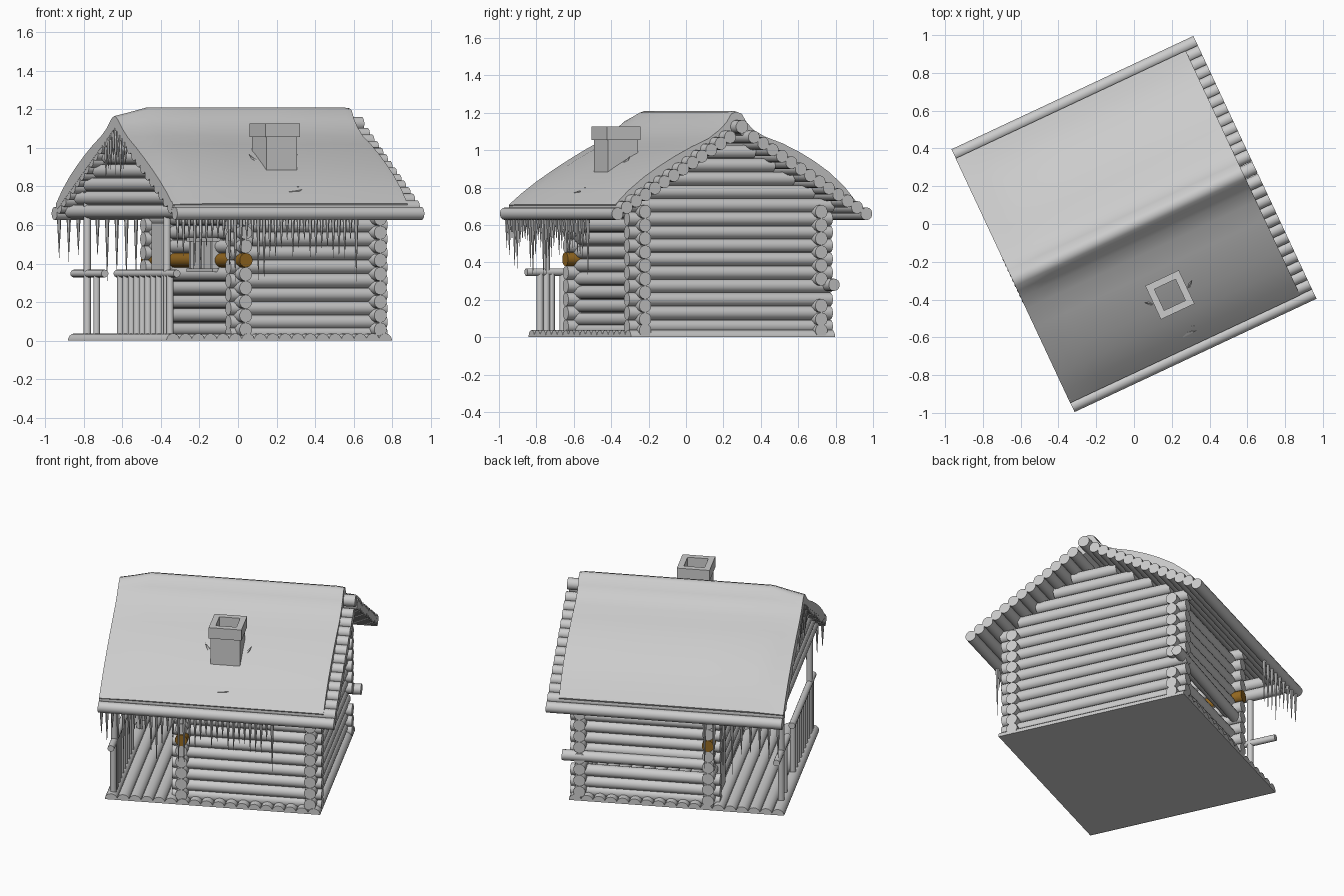
import bpy, bmesh, math, random
from mathutils import Vector, Matrix

random.seed(4)
if "Cube" in bpy.data.objects:
    bpy.data.objects.remove(bpy.data.objects["Cube"], do_unlink=True)

TURN = math.radians(25.1)   # the cabin stands turned on its plot
R, STEP = 0.036, 0.0718     # wall log radius and course height
FRONT, SIDE, PORCH = 0.52, 0.535, -0.236


def material(name, rgb):
    m = bpy.data.materials.new(name)
    m.use_nodes = True
    m.diffuse_color = (*rgb, 1)
    m.node_tree.nodes["Principled BSDF"].inputs["Base Color"].default_value = (*rgb, 1)
    return m


GREY = material("pale_grey", (0.6, 0.6, 0.6))
BROWN = material("brown_wood", (0.3, 0.14, 0.015))


def finish(name, bm, mat=GREY, angle=40):
    bmesh.ops.recalc_face_normals(bm, faces=bm.faces)
    me = bpy.data.meshes.new(name)
    bm.to_mesh(me)
    bm.free()
    me.materials.append(mat)
    me.shade_smooth()
    me.set_sharp_from_angle(angle=math.radians(angle))
    ob = bpy.data.objects.new(name, me)
    ob.rotation_euler.z = TURN
    bpy.context.collection.objects.link(ob)
    return ob


def rod(bm, a, b, r, tip=None, sides=14):
    a, b = Vector(a), Vector(b)
    d = b - a
    m = Matrix.Translation((a + b) / 2) @ d.to_track_quat('Z', 'Y').to_matrix().to_4x4()
    bmesh.ops.create_cone(bm, cap_ends=True, segments=sides, radius1=r,
                          radius2=r if tip is None else tip, depth=d.length, matrix=m)


def box(bm, lo, hi):
    lo, hi = Vector(lo), Vector(hi)
    m = Matrix.Translation((lo + hi) / 2) @ Matrix.Diagonal((*(hi - lo), 1))
    bmesh.ops.create_cube(bm, size=1, matrix=m)


def roof_z(v):
    return 1.07 - 0.617 * (abs(v) - 0.07)


# Floor of half logs with a flat underside
bm = bmesh.new()
for i in range(18):
    u = -0.655 + i * 0.0715
    rod(bm, (u, -0.605, 0), (u, 0.6, 0), 0.038)
geom = bm.verts[:] + bm.edges[:] + bm.faces[:]
bmesh.ops.bisect_plane(bm, geom=geom, plane_co=(0, 0, 0), plane_no=(0, 0, -1), clear_outer=True)
box(bm, (-0.69, -0.605, 0), (0.595, 0.6, 0.012))
finish("log_floor", bm)

# Front and back walls, with one back log pushed out of line
for name, v in (("front_wall", -FRONT), ("back_wall", FRONT)):
    bm = bmesh.new()
    rod(bm, (-0.3, v, R), (0.597, v, R), R)
    for i in range(9):
        z = 0.096 + i * STEP
        if v > 0 and i == 2:
            continue
        rod(bm, (-0.3, v, z), (0.597, v, z), R)
    finish(name, bm)
bm = bmesh.new()
rod(bm, (-0.27, 0.555, 0.275), (0.64, 0.575, 0.28), 0.033)
finish("loose_back_log", bm)

# Side walls running up into the gables; the porch wall has one brown log
for name, u in (("right_wall", SIDE), ("porch_wall", PORCH)):
    bm = bmesh.new()
    for i in range(14):
        z = 0.058 + i * STEP
        half = 0.6 if i < 9 else 0.05 + (1.05 - z) / 0.617
        if name == "porch_wall" and i == 5:
            continue
        rod(bm, (u, -half, z), (u, half, z), R)
    finish(name, bm)
bm = bmesh.new()
rod(bm, (PORCH, -0.603, 0.417), (PORCH, 0.603, 0.417), R + 0.001)
finish("brown_wall_log", bm, BROWN)

# Gable over the porch
bm = bmesh.new()
for i in range(6):
    z = 0.67 + i * 0.07
    half = 0.05 + (1.05 - z) / 0.617
    rod(bm, (-0.645, -half, z), (-0.645, half, z), R)
finish("porch_gable", bm)

# Roof logs
bm = bmesh.new()
rod(bm, (-0.707, 0, 1.125), (0.707, 0, 1.125), R)
for s in (-1, 1):
    for i in range(13):
        v = 0.735 - i * 0.0554
        rod(bm, (-0.707, s * v, roof_z(v)), (0.707, s * v, roof_z(v)), 0.034)
finish("roof_logs", bm)

# Snow blanket: one crested profile lofted along the ridge
crest = [(0.0, 1.21), (0.03, 1.2), (0.06, 1.15), (0.1, 1.11), (0.165, 1.075),
         (0.27, 1.04), (0.37, 0.995), (0.46, 0.945), (0.55, 0.885), (0.64, 0.805), (0.715, 0.715)]


def snow_ring(bm, u, thick):
    ring = []
    for s, pts in ((-1, crest[::-1]), (1, crest[1:])):
        for v, z in pts:
            base = roof_z(v) + 0.03
            t = thick * (0.65 if s < 0 and v > 0.1 else 1)
            ring.append((u, s * v, base + (z - base) * t if v > 0.05 else z - 0.1 * (1 - thick)))
    ring += [(u, 0.7, 0.68), (u, 0, 1.1), (u, -0.7, 0.68)]
    return [bm.verts.new(p) for p in ring]


bm = bmesh.new()
rings = [snow_ring(bm, u, t) for u, t in
         ((-0.708, 0.55), (-0.62, 0.75), (-0.52, 1), (-0.2, 1), (0.2, 1), (0.6, 1), (0.637, 0.95))]
for a, b in zip(rings, rings[1:]):
    for i in range(len(a)):
        j = (i + 1) % len(a)
        bm.faces.new((a[i], a[j], b[j], b[i]))
bm.faces.new(rings[0])
bm.faces.new(rings[-1])
finish("roof_snow", bm, angle=50)

# Chimney: hollow stack with a wider cap
cu, cv = 0.013, -0.42
bm = bmesh.new()
for z0, z1, half in ((0.75, 1.06, 0.088), (1.055, 1.125, 0.098)):
    for s in (-1, 1):
        x0, x1 = sorted((s * half, s * 0.062))
        box(bm, (cu + x0, cv - half, z0), (cu + x1, cv + half, z1))
        box(bm, (cu - 0.062, cv + x0, z0), (cu + 0.062, cv + x1, z1))
finish("chimney", bm)

# Broken snow crust round the chimney and sliding below it
bm = bmesh.new()
for s in (-1, 1):
    rod(bm, (cu + s * 0.07, -0.45, 0.87), (cu + s * 0.14, -0.4, 0.97), 0.03, 0, 5)
for i in range(5):
    v = -0.52 - i * 0.028
    z = roof_z(v) + 0.04
    rod(bm, (cu - 0.03, v, z), (cu + 0.05, v - 0.02, z + 0.02), 0.025, 0, 5)
finish("broken_snow", bm)

# Door and window on the porch wall
bm = bmesh.new()
box(bm, (-0.285, 0.27, 0.04), (-0.22, 0.45, 0.61))
finish("door", bm)
bm = bmesh.new()
box(bm, (-0.275, -0.29, 0.37), (-0.22, -0.03, 0.52))
for v in (-0.3, -0.17, -0.04):
    box(bm, (-0.29, v, 0.36), (-0.22, v + 0.02, 0.53))
for z in (0.355, 0.515):
    box(bm, (-0.295, -0.32, z), (-0.22, 0, z + 0.02))
finish("window", bm)

# Porch posts, railings and balusters
bm = bmesh.new()
for v in (-0.52, 0.455):
    rod(bm, (-0.65, v, 0.02), (-0.65, v, 0.77), 0.019)
finish("porch_posts", bm)
bm = bmesh.new()
for v0, v1 in ((-0.64, 0.09), (0.24, 0.62)):
    rod(bm, (-0.65, v0, 0.348), (-0.65, v1, 0.348), 0.02)
for v in [0.05 - i * 0.0675 for i in range(10)] + [0.34]:
    rod(bm, (-0.65, v, 0.02), (-0.65, v, 0.345), 0.018)
finish("porch_railing", bm)

# Icicles on the eaves and the porch gable peak
bm = bmesh.new()


def icicle(u, v, z, length):
    rod(bm, (u, v, z), (u, v, z - length), 0.012, 0, 6)


for i in range(32):
    icicle(-0.69 + i * 0.033, -0.735, 0.645, random.choice((0.13, 0.17, 0.22, 0.28, 0.34)))
for i in range(9):
    icicle(-0.68 + i * 0.055, 0.735, 0.645, random.uniform(0.16, 0.36))
for i in range(9):
    v = -0.12 + i * 0.03
    icicle(-0.7, v, roof_z(v) - 0.01, random.uniform(0.12, 0.28))
finish("icicles", bm)
